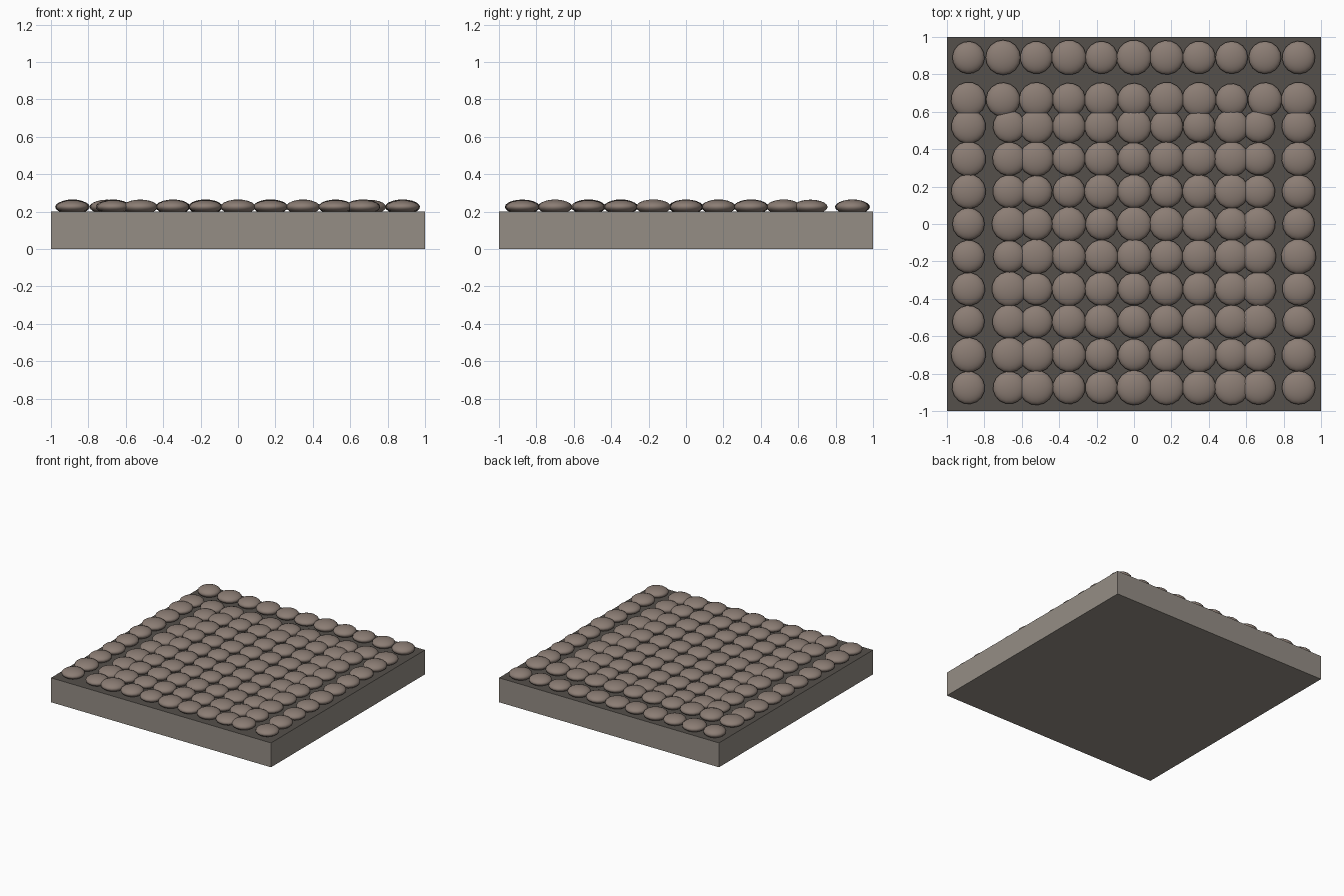
import bpy, random

if "Cube" in bpy.data.objects:
    bpy.data.objects.remove(bpy.data.objects["Cube"])

random.seed(4)


def material(name, rgb):
    m = bpy.data.materials.new(name)
    m.diffuse_color = (*rgb, 1)
    m.use_nodes = True
    m.node_tree.nodes["Principled BSDF"].inputs["Base Color"].default_value = m.diffuse_color
    return m


slab_mat = material("slab_stone", (0.30, 0.27, 0.235))
grout_mat = material("dark_grout", (0.09, 0.08, 0.07))
cobble_mat = material("cobble_stone", (0.26, 0.205, 0.175))

# Square slab with a dark grout top
bpy.ops.mesh.primitive_cube_add(size=1, location=(0, 0, 0.1))
slab = bpy.context.object
slab.name = "slab"
slab.scale = (2, 2, 0.2)
slab.data.materials.append(slab_mat)
slab.data.materials.append(grout_mat)
for face in slab.data.polygons:
    if face.normal.z > 0.9:
        face.material_index = 1

# Shared flattened pebble
bpy.ops.mesh.primitive_uv_sphere_add(segments=16, ring_count=10, radius=1)
first = bpy.context.object
first.data.materials.append(cobble_mat)
bpy.ops.object.shade_smooth_by_angle(angle=1.05)
pebble = first.data
bpy.data.objects.remove(first)


def cobble(name, x, y):
    ob = bpy.data.objects.new(name, pebble)
    r = random.uniform(0.086, 0.094)
    ob.location = (x, y, 0.225)
    ob.scale = (r, r, random.uniform(0.035, 0.04))
    ob.rotation_euler.z = random.uniform(0, 6.28)
    bpy.context.collection.objects.link(ob)


# 11 x 11 paving: a gap separates the back row and both side columns
middle = [i * 0.174 for i in range(-3, 4)]
rows = [-0.875, -0.70] + middle + [0.665, 0.89]
for j, y in enumerate(rows):
    outer = 0.70 if j >= 9 else 0.667
    for i, x in enumerate([-0.885, -outer] + middle + [outer, 0.88]):
        cobble(f"cobble_{j}_{i}", x, y)
